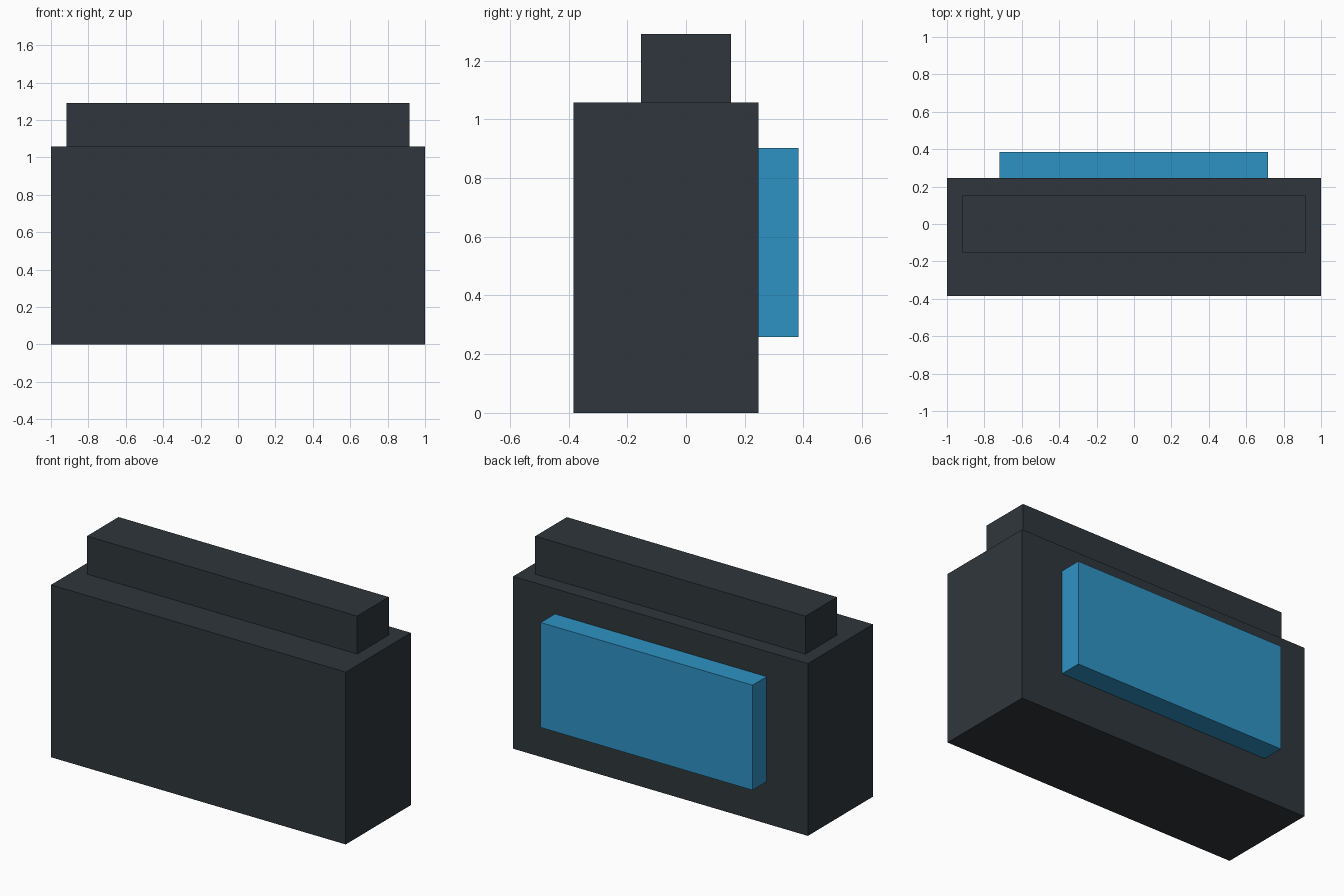
import bpy
from mathutils import Vector

default_cube = bpy.data.objects.get("Cube")
if default_cube:
    bpy.data.objects.remove(default_cube, do_unlink=True)


def make_material(name, rgb):
    mat = bpy.data.materials.new(name)
    mat.use_nodes = True
    color = (*rgb, 1.0)
    mat.diffuse_color = color
    bsdf = mat.node_tree.nodes["Principled BSDF"]
    bsdf.inputs["Base Color"].default_value = color
    return mat


def make_box(name, low, high, mat):
    """Flat-shaded box between two opposite corners."""
    low, high = Vector(low), Vector(high)
    bpy.ops.mesh.primitive_cube_add(size=1, location=(low + high) / 2)
    box = bpy.context.object
    box.name = name
    box.scale = high - low
    bpy.ops.object.transform_apply(location=False, rotation=False, scale=True)
    box.data.materials.append(mat)
    return box


charcoal = make_material("charcoal", (0.028, 0.037, 0.045))
blue = make_material("blue", (0.028, 0.29, 0.56))

# Main block, narrower block on top, raised panel on the back
make_box("body", (-1, -0.384, 0), (1, 0.247, 1.057), charcoal)
make_box("top_block", (-0.918, -0.153, 1.057), (0.916, 0.153, 1.29), charcoal)
make_box("back_panel", (-0.72, 0.247, 0.258), (0.717, 0.384, 0.902), blue)
